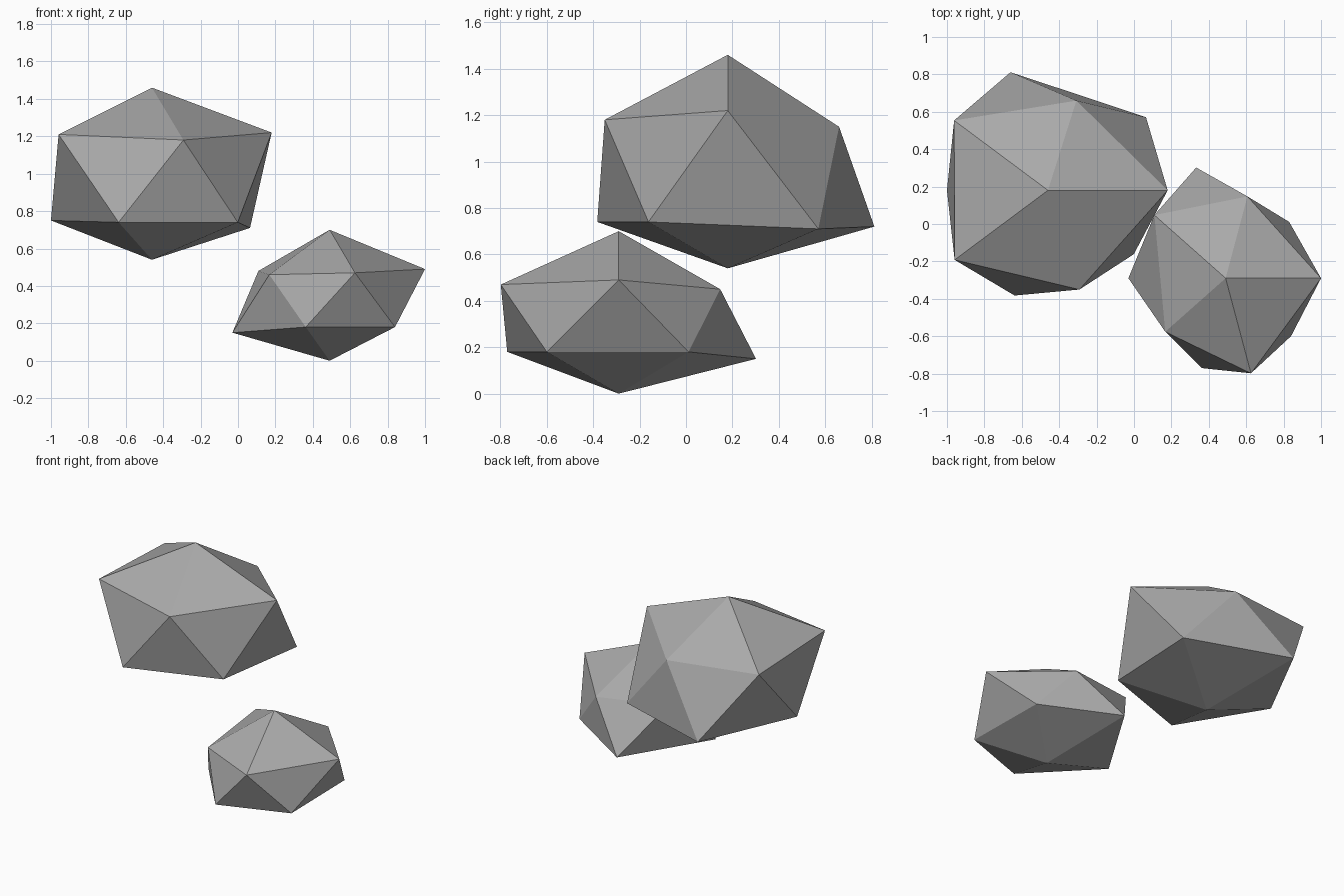
import bpy, bmesh
from math import cos, sin, tau

cube = bpy.data.objects.get("Cube")
if cube:
    bpy.data.objects.remove(cube, do_unlink=True)

# Plain stone colour
stone = bpy.data.materials.new("grey_stone")
stone.use_nodes = True
colour = (0.4, 0.4, 0.4, 1)
stone.diffuse_color = colour
shader = stone.node_tree.nodes["Principled BSDF"]
shader.inputs["Base Color"].default_value = colour
shader.inputs["Roughness"].default_value = 0.9


def make_rock(name, centre, stretch, bottom, lower, upper, top):
    """Irregular twenty-sided rock; each ring lists (radius, height) per corner."""
    bm = bmesh.new()
    cx, cy = centre
    sides = len(upper)

    def ring(corners, turn):
        verts = []
        for i, (radius, height) in enumerate(corners):
            angle = tau * (i + turn) / sides
            x = cx + radius * cos(angle)
            y = cy + radius * sin(angle) * stretch
            verts.append(bm.verts.new((x, y, height)))
        return verts

    base = bm.verts.new((cx, cy, bottom))
    peak = bm.verts.new((cx, cy, top))
    low = ring(lower, 0.5)
    high = ring(upper, 0)

    # Caps above and below, with a zigzag band between the rings
    for i in range(sides):
        j = (i + 1) % sides
        bm.faces.new((peak, high[i], high[j]))
        bm.faces.new((high[i], low[i], high[j]))
        bm.faces.new((low[i], low[j], high[j]))
        bm.faces.new((base, low[j], low[i]))
    bmesh.ops.recalc_face_normals(bm, faces=bm.faces[:])

    mesh = bpy.data.meshes.new(name)
    bm.to_mesh(mesh)
    bm.free()
    mesh.materials.append(stone)
    rock = bpy.data.objects.new(name, mesh)
    bpy.context.collection.objects.link(rock)
    return rock


# Large raised rock
make_rock(
    "large_rock", centre=(-0.46, 0.18), stretch=1.025,
    bottom=0.54,
    lower=[(0.648, 0.71), (0.648, 0.72), (0.54, 0.75), (0.577, 0.74), (0.567, 0.74)],
    upper=[(0.64, 1.22), (0.492, 1.15), (0.62, 1.18), (0.617, 1.21), (0.544, 1.18)],
    top=1.46,
)

# Small rock at ground level
make_rock(
    "small_rock", centre=(0.49, -0.29), stretch=1.22,
    bottom=0,
    lower=[(0.42, 0.18), (0.51, 0.15), (0.52, 0.15), (0.414, 0.18), (0.432, 0.18)],
    upper=[(0.51, 0.49), (0.377, 0.45), (0.471, 0.48), (0.399, 0.46), (0.438, 0.47)],
    top=0.7,
)
